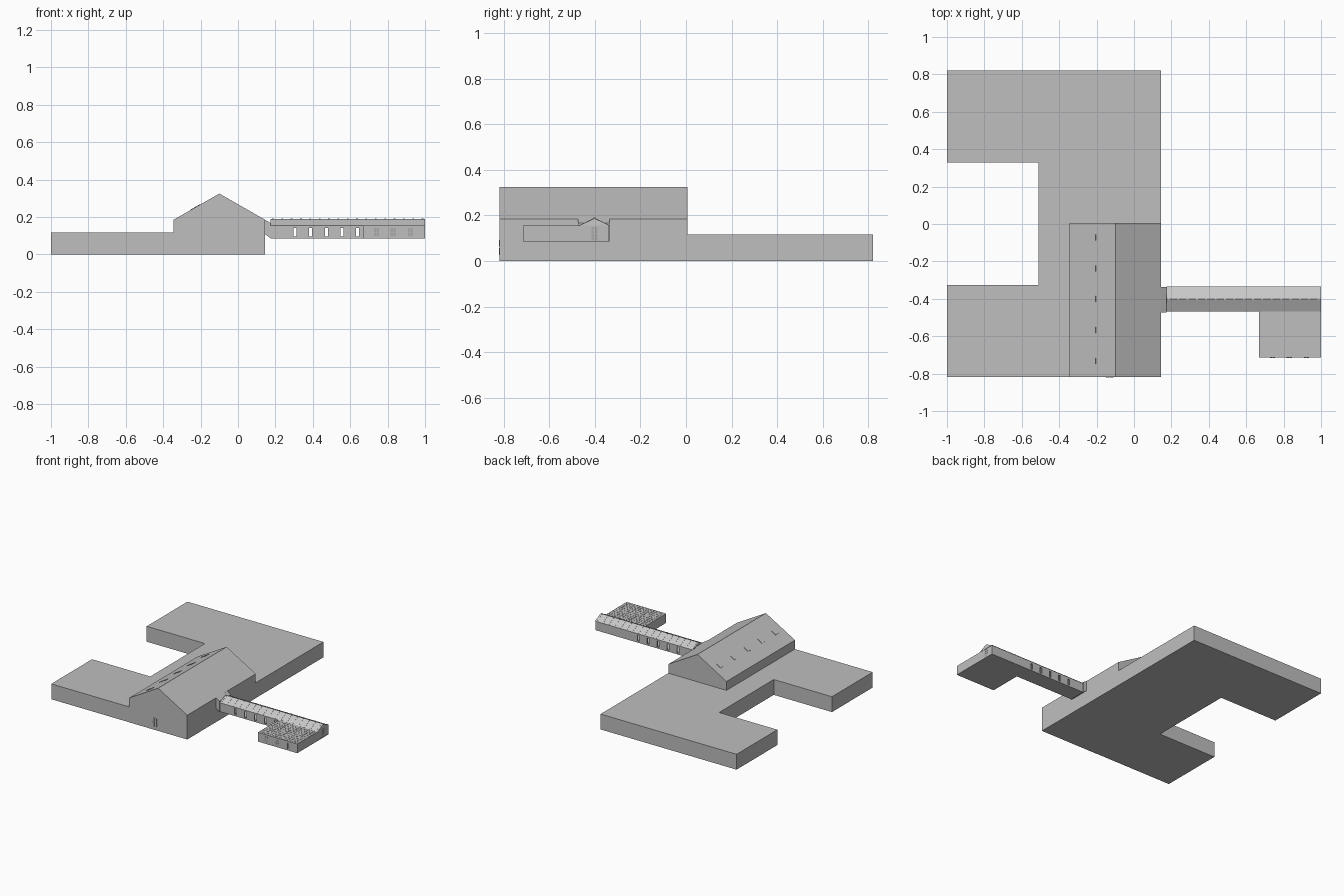
import bpy, math
from mathutils import Vector

if "Cube" in bpy.data.objects:
    bpy.data.objects.remove(bpy.data.objects["Cube"])


def material(name, v):
    m = bpy.data.materials.new(name)
    m.diffuse_color = (v, v, v, 1)
    m.use_nodes = True
    m.node_tree.nodes["Principled BSDF"].inputs["Base Color"].default_value = m.diffuse_color
    return m


WALL = material("plain grey", 0.52)
ROOF = material("light grey", 0.58)
GLASS = material("pane grey", 0.40)


def make(name, verts, faces, mat):
    me = bpy.data.meshes.new(name)
    me.from_pydata(verts, [], faces)
    me.materials.append(mat)
    ob = bpy.data.objects.new(name, me)
    bpy.context.collection.objects.link(ob)
    bpy.context.view_layer.objects.active = ob
    bpy.ops.object.mode_set(mode='EDIT')
    bpy.ops.mesh.select_all(action='SELECT')
    bpy.ops.mesh.normals_make_consistent(inside=False)
    bpy.ops.object.mode_set(mode='OBJECT')
    return ob


def prism(name, profile, axis, lo, hi, mat=WALL):
    """Extrude a 2D profile along an axis from lo to hi."""
    def put(p, t):
        return {'x': (t, p[0], p[1]), 'y': (p[0], t, p[1]), 'z': (p[0], p[1], t)}[axis]
    n = len(profile)
    verts = [put(p, t) for t in (lo, hi) for p in profile]
    faces = [tuple(range(n)), tuple(range(n, 2 * n))]
    faces += [(i, (i + 1) % n, n + (i + 1) % n, n + i) for i in range(n)]
    return make(name, verts, faces, mat)


def box(name, x0, x1, y0, y1, z0, z1, mat=WALL):
    return prism(name, [(x0, y0), (x1, y0), (x1, y1), (x0, y1)], 'z', z0, z1, mat)


# Low U-shaped wings
prism("low_wings", [(-1, -0.817), (0.145, -0.817), (0.145, 0.82), (-1, 0.82),
                    (-1, 0.33), (-0.51, 0.33), (-0.51, -0.327), (-1, -0.327)], 'z', 0, 0.117)

# Gabled hall
prism("hall", [(-0.345, 0.0), (0.1452, 0.0), (0.1452, 0.185), (-0.1, 0.325), (-0.345, 0.185)],
      'y', -0.818, 0.006)

# Skylights on the left hall slope
ang = math.atan2(0.14, 0.245)
for i in range(5):
    sky = box("skylight", -0.028, 0.028, -0.016, 0.016, -0.002, 0.002)
    x = -0.228
    sky.location = (x, -0.072 - i * 0.165, 0.185 + (x + 0.345) * 0.14 / 0.245)
    sky.rotation_euler = (0, -ang, 0)

# Arched paired window on the hall front
for s in (-1, 1):
    cx = -0.13 + s * 0.0105
    arch = [(cx + 0.009 * math.cos(a * math.pi / 6), 0.083 + 0.009 * math.sin(a * math.pi / 6))
            for a in range(7)]
    prism("hall_window_arch", [(cx - 0.009, 0.063), (cx + 0.009, 0.063)] + arch,
          'y', -0.82, -0.816)
    box("hall_window_pane", cx - 0.009, cx + 0.009, -0.82, -0.816, 0.027, 0.058)

# Sloping connector between hall and raised corridor
prism("connector", [(0.14, 0.188), (0.175, 0.167), (0.175, 0.085), (0.14, 0.112)],
      'y', -0.473, -0.336)

# Raised corridor: floor, pierced long walls, end wall
Y0, Y1, T = -0.465, -0.338, 0.008
box("corridor_floor", 0.175, 1, Y0, Y1, 0.085, 0.09)
xs = [0.305 + 0.0835 * i for i in range(5)]
for y in (Y0, Y1 - T):
    box("corridor_sill", 0.175, 1, y, y + T, 0.09, 0.096)
    box("corridor_lintel", 0.175, 1, y, y + T, 0.142, 0.157)
    edges = [0.175] + [e for x in xs for e in (x - 0.008, x + 0.008)] + [1]
    for a, b in zip(edges[::2], edges[1::2]):
        box("corridor_pier", a, b, y, y + T, 0.096, 0.142)
YC = (Y0 + Y1) / 2
prism("corridor_end", [(Y0, 0.085), (Y1, 0.085), (Y1, 0.157), (YC, 0.186), (Y0, 0.157)],
      'x', 0.99, 0.998)

# Corridor roof with ribs and ridge caps
prism("corridor_roof", [(Y0 - 0.004, 0.155), (Y1 + 0.004, 0.155), (YC, 0.188)], 'x', 0.175, 1, ROOF)
for i in range(17):
    x = 0.185 + i * 0.05
    prism("roof_rib", [(Y0 - 0.004, 0.156), (Y1 + 0.004, 0.156), (YC, 0.1895)],
          'x', x, x + 0.003, ROOF)
    box("ridge_cap", x - 0.003, x + 0.006, YC - 0.004, YC + 0.004, 0.185, 0.191, WALL)

# End door with panes
for s in (-1, 1):
    for z0, z1 in ((0.088, 0.118), (0.121, 0.134), (0.137, 0.15)):
        c = YC + s * 0.0075
        box("end_door_pane", 0.997, 0.9995, c - 0.006, c + 0.006, z0, z1, GLASS)

# Side annex with a shallow roof grid
box("annex", 0.668, 1, -0.715, Y0 + 0.001, 0.085, 0.155)
for i in range(1, 14):
    x = 0.668 + i * 0.332 / 14
    box("annex_roof_batten", x - 0.001, x + 0.001, -0.715, Y0, 0.154, 0.156)
for j in range(1, 10):
    y = -0.715 + j * 0.025
    box("annex_roof_cross_batten", 0.668, 1, y - 0.001, y + 0.001, 0.154, 0.1558)

# Four-pane annex windows
for cx in (0.74, 0.83, 0.922):
    for s in (-1, 1):
        c = cx + s * 0.0075
        for z0, z1 in ((0.098, 0.118), (0.121, 0.14)):
            box("annex_window_pane", c - 0.006, c + 0.006, -0.7165, -0.714, z0, z1, GLASS)
